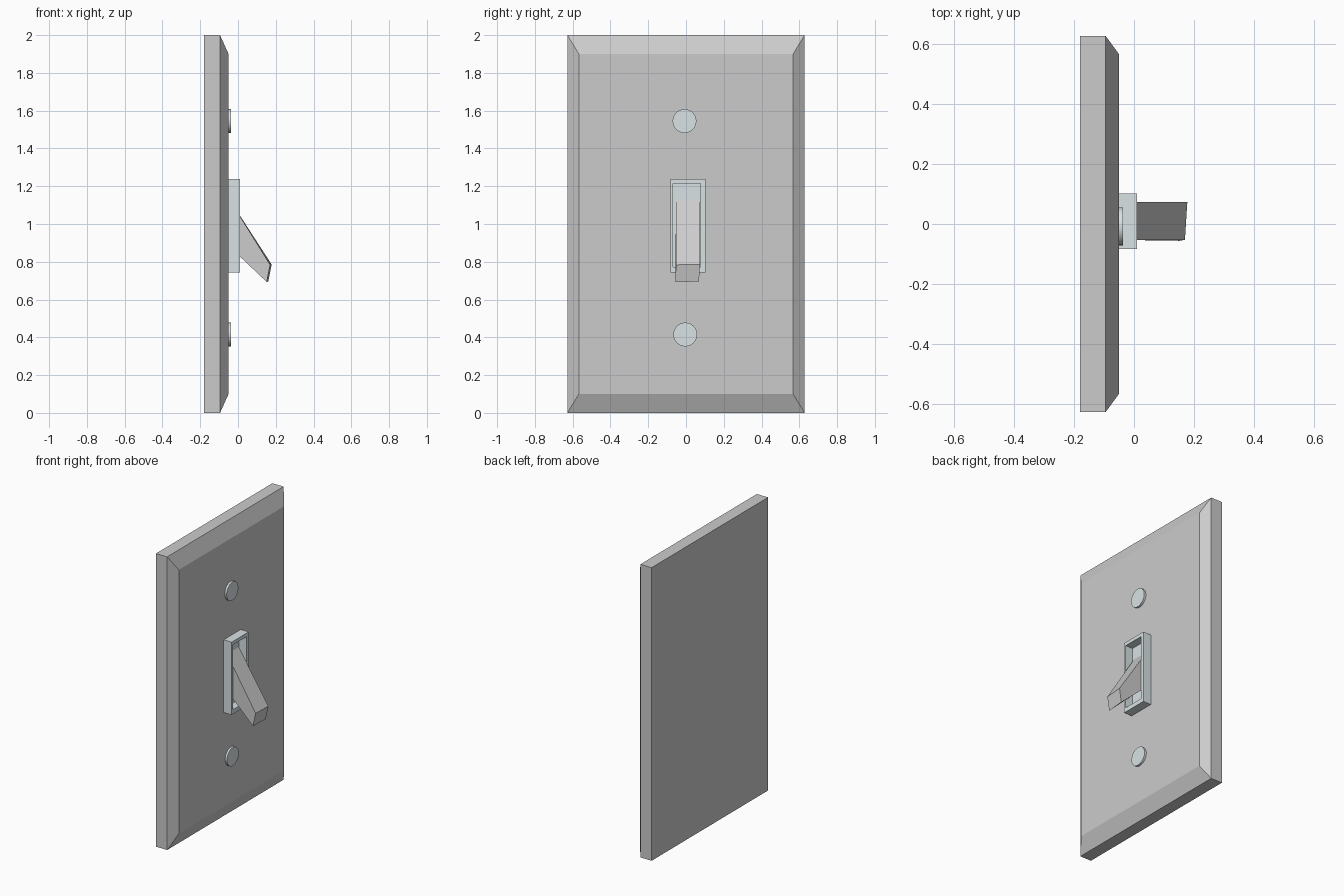
import bpy, bmesh
from mathutils import Matrix, Vector

if "Cube" in bpy.data.objects:
    bpy.data.objects.remove(bpy.data.objects["Cube"])

metal = bpy.data.materials.new("pale_metal")
metal.diffuse_color = (0.69, 0.76, 0.78, 1)
metal.use_nodes = True
metal.node_tree.nodes["Principled BSDF"].inputs["Base Color"].default_value = metal.diffuse_color


def finish(name, bm, mat=None):
    bmesh.ops.recalc_face_normals(bm, faces=bm.faces[:])
    me = bpy.data.meshes.new(name)
    bm.to_mesh(me)
    bm.free()
    ob = bpy.data.objects.new(name, me)
    bpy.context.collection.objects.link(ob)
    if mat:
        me.materials.append(mat)
    return ob


def rect(x, y0, y1, z0, z1):
    return [(x, y0, z0), (x, y1, z0), (x, y1, z1), (x, y0, z1)]


def loft(name, loops, mat=None):
    """Skin a stack of four-cornered loops and cap both ends."""
    bm = bmesh.new()
    rings = [[bm.verts.new(p) for p in loop] for loop in loops]
    for a, b in zip(rings, rings[1:]):
        for i in range(4):
            j = (i + 1) % 4
            bm.faces.new((a[i], a[j], b[j], b[i]))
    bm.faces.new(rings[0])
    bm.faces.new(rings[-1])
    return finish(name, bm, mat)


# Wall plate with chamfered front border
loft("wall_plate", [rect(-0.18, -0.628, 0.628, 0, 2),
                    rect(-0.095, -0.628, 0.628, 0, 2),
                    rect(-0.05, -0.567, 0.567, 0.1, 1.9)])

# Raised frame with a recessed floor around the lever
loft("switch_frame", [rect(-0.05, -0.083, 0.102, 0.742, 1.238),
                      rect(0.01, -0.083, 0.102, 0.742, 1.238),
                      rect(0.01, -0.068, 0.077, 0.772, 1.214),
                      rect(-0.045, -0.068, 0.077, 0.772, 1.214)], metal)

# Tapered lever pointing down, its tip turned very slightly
loft("toggle_lever", [rect(-0.045, -0.053, 0.073, 0.88, 1.13),
                      [(0.152, -0.056, 0.693), (0.160, 0.069, 0.695),
                       (0.178, 0.073, 0.786), (0.170, -0.053, 0.784)]])

# Screw heads
for name, y, z in (("upper_screw", -0.008, 1.545), ("lower_screw", -0.004, 0.415)):
    bm = bmesh.new()
    bmesh.ops.create_cone(bm, cap_ends=True, segments=32, radius1=0.063,
                          radius2=0.063, depth=0.02,
                          matrix=Matrix.Translation(Vector((-0.046, y, z)))
                          @ Matrix.Rotation(1.5707963, 4, 'Y'))
    screw = finish(name, bm, metal)
    bpy.ops.object.select_all(action='DESELECT')
    screw.select_set(True)
    bpy.context.view_layer.objects.active = screw
    bpy.ops.object.shade_smooth_by_angle()
